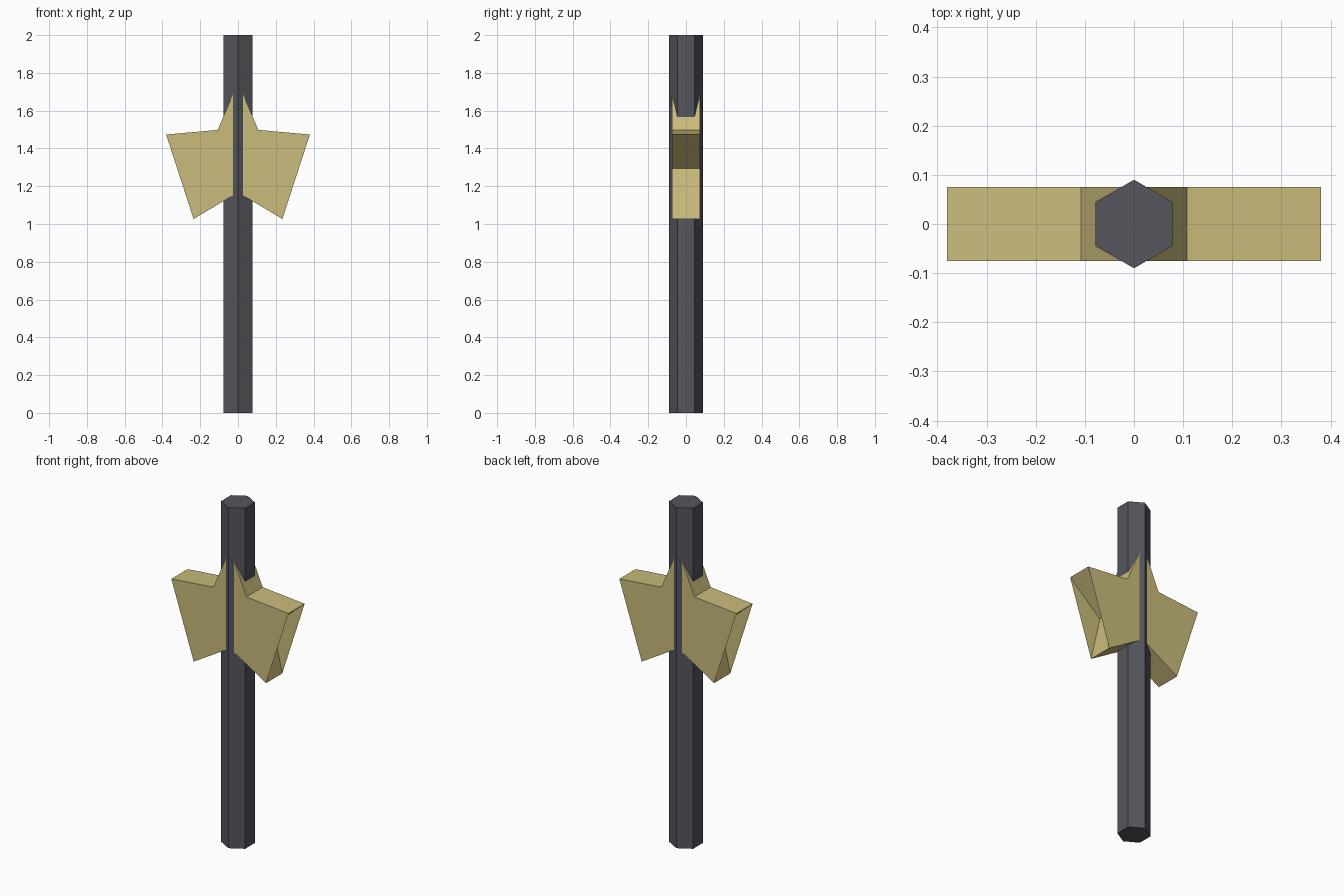
import bpy
import bmesh
from math import sin, cos, pi

cube = bpy.data.objects.get("Cube")
if cube:
    bpy.data.objects.remove(cube, do_unlink=True)


def make_material(name, rgb):
    mat = bpy.data.materials.new(name)
    mat.use_nodes = True
    mat.diffuse_color = (*rgb, 1)
    mat.node_tree.nodes["Principled BSDF"].inputs["Base Color"].default_value = (*rgb, 1)
    return mat


def make_object(name, bm, mat):
    mesh = bpy.data.meshes.new(name)
    bm.to_mesh(mesh)
    bm.free()
    mesh.materials.append(mat)
    obj = bpy.data.objects.new(name, mesh)
    bpy.context.collection.objects.link(obj)
    return obj


gold = make_material("pale gold", (0.59, 0.50, 0.20))
slate = make_material("dark slate", (0.09, 0.09, 0.11))

# Hexagonal pole, with edges facing front and back
pole = bpy.data.objects
bm = bmesh.new()
RADIUS, HEIGHT = 0.09, 2.0
ring = [bm.verts.new((RADIUS * sin(k * pi / 3), -RADIUS * cos(k * pi / 3), 0)) for k in range(6)]
base = bm.faces.new(ring)
top = bmesh.ops.extrude_face_region(bm, geom=[base])["geom"]
bmesh.ops.translate(bm, vec=(0, 0, HEIGHT), verts=[v for v in top if isinstance(v, bmesh.types.BMVert)])
bmesh.ops.recalc_face_normals(bm, faces=bm.faces)
make_object("pole", bm, slate)

# Five-pointed star threaded on the pole, clockwise seen from the front
bm = bmesh.new()
CENTRE, OUTER, INNER, HALF = 1.35, 0.4, 0.183, 0.075
rims = []
for y in (-HALF, HALF):
    rim = []
    for k in range(10):
        r = INNER if k % 2 else OUTER
        a = k * pi / 5
        rim.append(bm.verts.new((r * sin(a), y, CENTRE + r * cos(a))))
    rims.append(rim)
front, back = rims
for k in range(10):
    n = (k + 1) % 10
    bm.faces.new((front[k], front[n], back[n], back[k]))

# Flat cover plates span the two side notches
SIDE_NOTCHES = (3, 7)
cover = [k for k in range(10) if k not in SIDE_NOTCHES]
bm.faces.new([front[k] for k in reversed(cover)])
bm.faces.new([back[k] for k in cover])
make_object("star", bm, gold)
